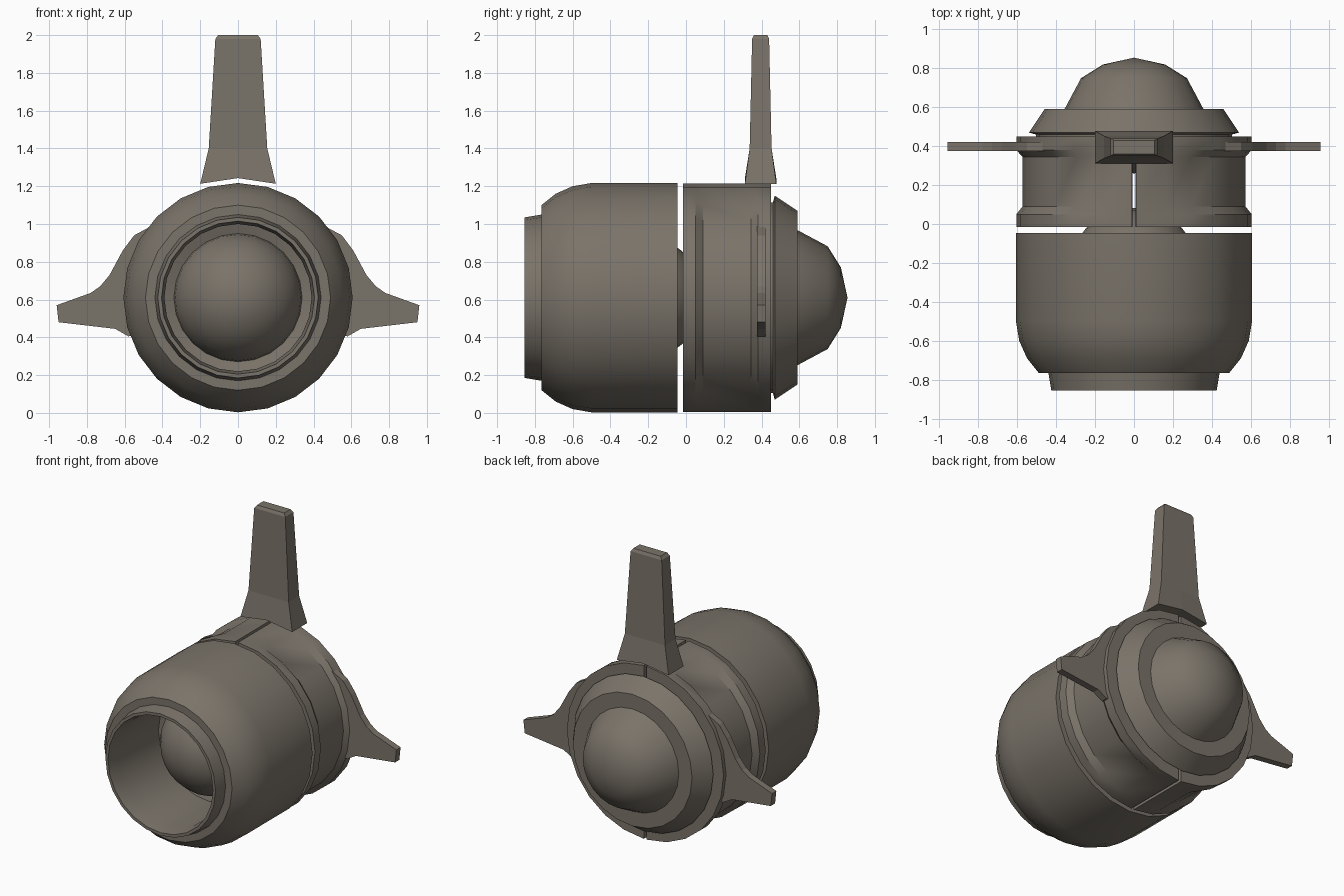
import bpy, bmesh, math

if "Cube" in bpy.data.objects:
    bpy.data.objects.remove(bpy.data.objects["Cube"])

CZ = 0.61  # height of the body's long axis (runs along y)

metal = bpy.data.materials.new("warm grey metal")
metal.diffuse_color = (0.195, 0.172, 0.142, 1)
metal.use_nodes = True
metal.node_tree.nodes["Principled BSDF"].inputs["Base Color"].default_value = metal.diffuse_color


def finish(name, bm, angle=33):
    bmesh.ops.remove_doubles(bm, verts=bm.verts, dist=1e-5)
    bmesh.ops.recalc_face_normals(bm, faces=bm.faces)
    mesh = bpy.data.meshes.new(name)
    bm.to_mesh(mesh)
    bm.free()
    mesh.materials.append(metal)
    ob = bpy.data.objects.new(name, mesh)
    bpy.context.collection.objects.link(ob)
    bpy.ops.object.select_all(action='DESELECT')
    ob.select_set(True)
    bpy.context.view_layer.objects.active = ob
    if angle:
        bpy.ops.object.shade_smooth_by_angle(angle=math.radians(angle))
    return ob


def lathe(name, profile, sides=24, start=0, end=360, closed=True, rule=None):
    """Turn (y, radius) points round the body axis; a part turn gets end caps."""
    bm = bmesh.new()
    full = end - start == 360
    rings = []
    for i in range(sides if full else sides + 1):
        deg = start + (end - start) * i / sides
        a = math.radians(deg)
        ring = []
        for k, (y, r) in enumerate(profile):
            if rule:
                r += rule(k, deg)
            ring.append(bm.verts.new((r * math.sin(a), y, CZ + r * math.cos(a))))
        rings.append(ring)
    n = len(profile)
    for i in range(sides):
        p, q = rings[i], rings[(i + 1) % len(rings)]
        for k in range(n if closed else n - 1):
            m = (k + 1) % n
            bm.faces.new((p[k], p[m], q[m], q[k]))
    if not full:
        bm.faces.new(rings[0])
        bm.faces.new(rings[-1])
    return finish(name, bm)


# Front shell with a stepped lip and a deep round opening
lathe("front_shell", [
    (-0.045, 0.607), (-0.50, 0.607), (-0.60, 0.59), (-0.69, 0.55), (-0.765, 0.49),
    (-0.765, 0.44), (-0.855, 0.425), (-0.855, 0.405), (-0.77, 0.39),
    (-0.32, 0.39), (-0.30, 0.33), (-0.20, 0.36), (-0.045, 0.50)])

# Ball inside the opening
R = 0.345
lathe("inner_ball", [(-0.262 - R * math.cos(math.pi * i / 12), R * math.sin(math.pi * i / 12))
                     for i in range(13)], closed=False)

# Split rear ring: two half turns with a recessed band on each flank
band = [(-0.015, 0.605), (0.05, 0.605), (0.09, 0.605), (0.345, 0.605),
        (0.38, 0.605), (0.45, 0.605), (0.45, 0.50), (-0.015, 0.50)]


def recess(k, deg):
    flank = 20 < deg % 180 < 160
    return -0.032 if k in (2, 3) and flank else 0


lathe("ring_half_right", band, 12, 1, 179, rule=recess)
lathe("ring_half_left", band, 12, 181, 359, rule=recess)

# Rear collar and dome
lathe("rear_collar", [(0.43, 0), (0.43, 0.505), (0.46, 0.505), (0.47, 0.54),
                      (0.59, 0.46), (0.59, 0)], closed=False)
lathe("rear_dome", [(0.26, 0), (0.30, 0.18), (0.41, 0.31), (0.58, 0.363),
                    (0.75, 0.272), (0.82, 0.16), (0.855, 0)], closed=False)

# Top fin: stacked sections (z, half width, half depth, middle rise), y centre 0.395
bm = bmesh.new()
rows = []
for z, w, d, rise in [(1.213, 0.20, 0.083, 0.03), (1.40, 0.155, 0.058, 0),
                      (1.98, 0.12, 0.045, 0), (2.0, 0.105, 0.035, 0)]:
    rows.append([bm.verts.new((x * w, 0.395 + s * d, z + (rise if x == 0 else 0)))
                 for x, s in [(-1, -1), (0, -1), (1, -1), (1, 1), (0, 1), (-1, 1)]])
for lo, hi in zip(rows, rows[1:]):
    for k in range(6):
        m = (k + 1) % 6
        bm.faces.new((lo[k], lo[m], hi[m], hi[k]))
for row in (rows[0], rows[-1]):
    bm.faces.new((row[0], row[1], row[4], row[5]))
    bm.faces.new((row[1], row[2], row[3], row[4]))
finish("top_fin", bm, 0)

# Side fins: flat outline given thickness, mirrored
outline = [(0.45, 0.45), (0.58, 0.405), (0.65, 0.445), (0.95, 0.48), (0.96, 0.57),
           (0.78, 0.635), (0.73, 0.67), (0.68, 0.73), (0.61, 0.86), (0.55, 0.94),
           (0.42, 1.01)]
for side, sx in (("right", 1), ("left", -1)):
    bm = bmesh.new()
    face = bm.faces.new([bm.verts.new((sx * x, 0.375, z)) for x, z in outline])
    out = bmesh.ops.extrude_face_region(bm, geom=[face])
    for v in out["geom"]:
        if isinstance(v, bmesh.types.BMVert):
            v.co.y = 0.422
    if not any(len(e.link_faces) == 1 for e in bm.edges):
        pass
    else:
        bmesh.ops.holes_fill(bm, edges=[e for e in bm.edges if len(e.link_faces) == 1])
    finish("side_fin_" + side, bm, 0)
